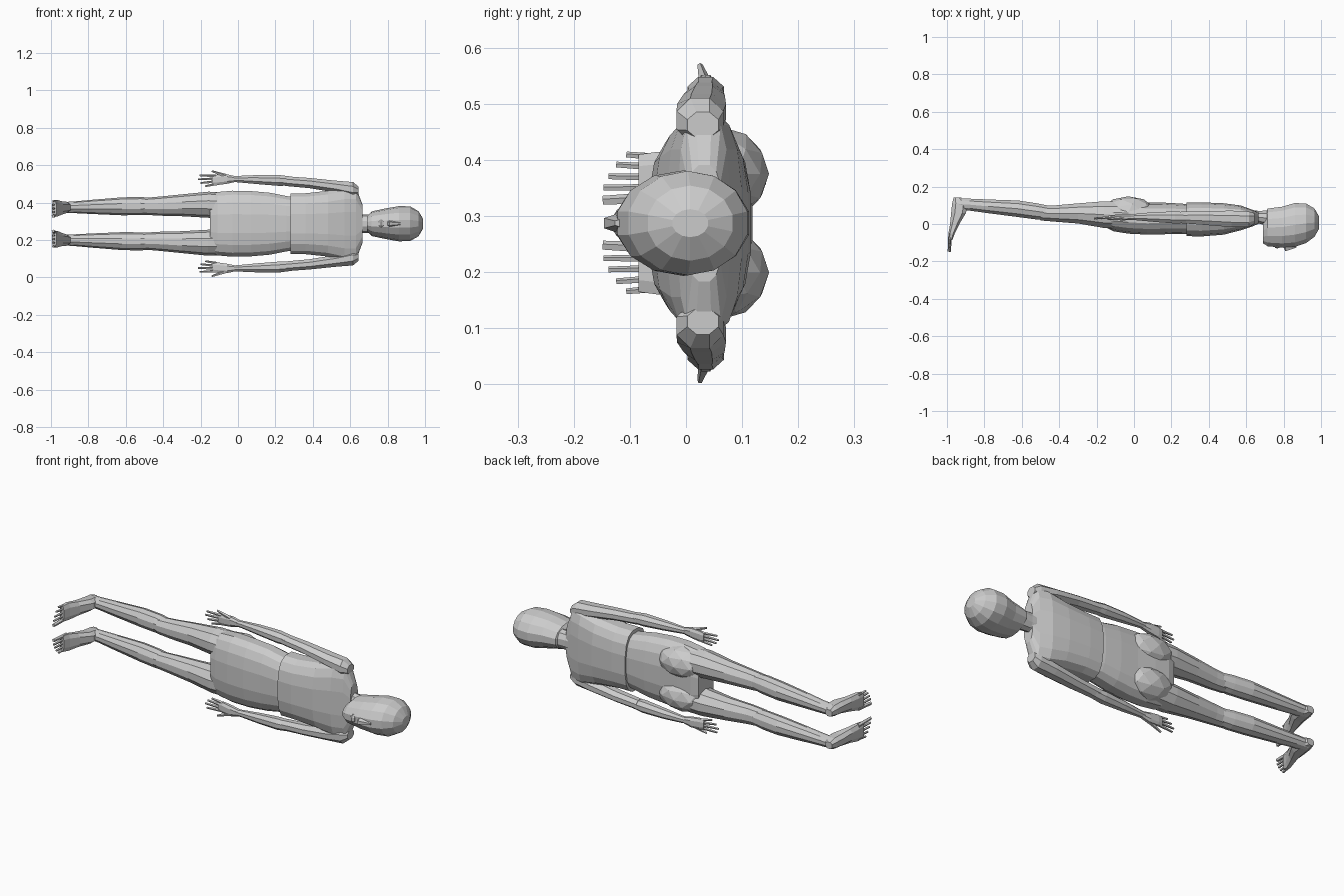
import bpy, bmesh, math
from mathutils import Vector

C = 0.287  # z of the body's mirror plane (figure lies along x, face to -y)


def make(name, bm):
    bmesh.ops.recalc_face_normals(bm, faces=bm.faces)
    me = bpy.data.meshes.new(name)
    bm.to_mesh(me)
    bm.free()
    ob = bpy.data.objects.new(name, me)
    bpy.context.collection.objects.link(ob)
    return ob


def spow(v, p):
    return math.copysign(abs(v) ** (2 / p), v)


def loft(name, sections, n=10, p=2.0, axis='x', side=1):
    """Sections: position along axis, low/high of the cross axis, low/high sideways offset."""
    bm = bmesh.new()
    rings = []
    for s, a0, a1, d0, d1 in sections:
        ring = []
        for i in range(n):
            t = 2 * math.pi * (i + 0.5) / n
            a = (a0 + a1) / 2 + (a1 - a0) / 2 * spow(math.cos(t), p)
            d = (d0 + d1) / 2 + (d1 - d0) / 2 * spow(math.sin(t), p)
            z = C + side * d
            ring.append(bm.verts.new((s, a, z) if axis == 'x' else (a, s, z)))
        rings.append(ring)
    for r, q in zip(rings, rings[1:]):
        for i in range(n):
            j = (i + 1) % n
            bm.faces.new((r[i], r[j], q[j], q[i]))
    bm.faces.new(rings[0])
    bm.faces.new(rings[-1])
    return make(name, bm)


def centred(rows):
    return [(s, a0, a1, -d, d) for s, a0, a1, d in rows]


def digit(name, a, b, r0, r1, side):
    a, b = (Vector((v[0], v[1], C + side * v[2])) for v in (a, b))
    bm = bmesh.new()
    bmesh.ops.create_cone(bm, cap_ends=True, segments=5, radius1=r0, radius2=r1, depth=(b - a).length)
    ob = make(name, bm)
    ob.location = (a + b) / 2
    ob.rotation_mode = 'QUATERNION'
    ob.rotation_quaternion = (b - a).to_track_quat('Z', 'Y')
    return ob


# head, nose and neck
loft("head", centred([(.69, -.105, .03, .04), (.715, -.122, .085, .066), (.79, -.128, .095, .082),
                      (.86, -.125, .115, .094), (.92, -.105, .112, .093), (.965, -.07, .085, .067),
                      (.99, -.025, .04, .025)]), n=14)
loft("nose", centred([(.795, -.12, -.11, .012), (.81, -.15, -.09, .018), (.87, -.128, -.1, .008)]), n=6)
loft("mouth", centred([(.755, -.128, -.1, .02), (.765, -.133, -.1, .026), (.778, -.128, -.1, .02)]), n=8)
loft("neck", centred([(.62, .0, .075, .055), (.67, .0, .072, .05), (.74, -.02, .075, .05)]), n=10)

# torso shells
loft("chest", centred([(.28, -.066, .115, .165), (.36, -.068, .117, .165), (.48, -.058, .112, .178),
                       (.57, -.035, .1, .2), (.63, -.015, .078, .2), (.665, .0, .065, .105)]), n=16, p=2.8)
loft("pelvis", centred([(-.15, -.02, .11, .155), (-.11, -.04, .12, .172), (-.03, -.053, .12, .179),
                        (.07, -.058, .115, .177), (.17, -.056, .115, .168), (.26, -.055, .11, .15),
                        (.32, -.05, .1, .14)]), n=16, p=2.6)

for s, tag in ((1, "left"), (-1, "right")):
    # buttock
    bm = bmesh.new()
    bmesh.ops.create_icosphere(bm, subdivisions=2, radius=1)
    for v in bm.verts:
        v.co = Vector((-.03 + .14 * v.co.x, .065 + .083 * v.co.y, C + s * .088 + .083 * v.co.z))
    make(tag + "_buttock", bm)

    # leg
    loft(tag + "_thigh", [(-.02, -.03, .125, .025, .17), (-.16, -.025, .125, .032, .171),
                          (-.3, .0, .113, .04, .157), (-.42, .01, .102, .043, .145),
                          (-.5, .017, .1, .048, .138)], side=s)
    loft(tag + "_shin", [(-.43, .015, .095, .055, .135), (-.52, .022, .113, .046, .143),
                         (-.62, .035, .128, .045, .141), (-.78, .056, .133, .052, .128),
                         (-.88, .07, .137, .057, .119), (-.95, .075, .14, .06, .115)], side=s)
    # foot, heel to ball
    loft(tag + "_foot", [(.143, -.965, -.925, .068, .105), (.11, -.975, -.89, .058, .117),
                         (.06, -.98, -.895, .055, .12), (.0, -.985, -.932, .045, .123),
                         (-.05, -.993, -.957, .035, .13), (-.085, -.995, -.97, .035, .125)],
         n=8, p=2.6, axis='y', side=s)
    for i, (d, tip) in enumerate(((.04, -.148), (.063, -.147), (.083, -.138), (.104, -.124), (.122, -.106))):
        r = .011 if i == 0 else .007
        digit(f"{tag}_toe_{i + 1}", (-.982, -.05, .045 + .018 * i), (-.988, tip, d), r, r * .8, s)

    # arm
    loft(tag + "_upper_arm", [(.645, .0, .06, .15, .2), (.615, -.02, .07, .14, .226),
                              (.52, -.02, .075, .165, .233), (.38, -.008, .072, .188, .247),
                              (.25, .002, .068, .2, .256)], n=8, side=s)
    loft(tag + "_forearm", [(.3, .004, .064, .203, .252), (.22, .0, .07, .2, .263),
                            (.1, .01, .065, .21, .262), (.0, .02, .055, .22, .257),
                            (-.03, .02, .052, .222, .255)], n=8, side=s)
    # hand with fingers and outward thumb
    loft(tag + "_palm", [(-.01, .022, .05, .223, .254), (-.06, .018, .052, .212, .266),
                         (-.11, .022, .05, .205, .264), (-.135, .026, .046, .208, .258)], n=8, p=2.6, side=s)
    for i, (d, tip) in enumerate(((.2, -.175), (.217, -.2), (.237, -.214), (.258, -.205))):
        digit(f"{tag}_finger_{i + 1}", (-.115, .036, .212 + .014 * i), (tip, .03, d), .008, .005, s)
    digit(tag + "_thumb", (-.05, .034, .25), (-.14, .025, .281), .012, .005, s)
